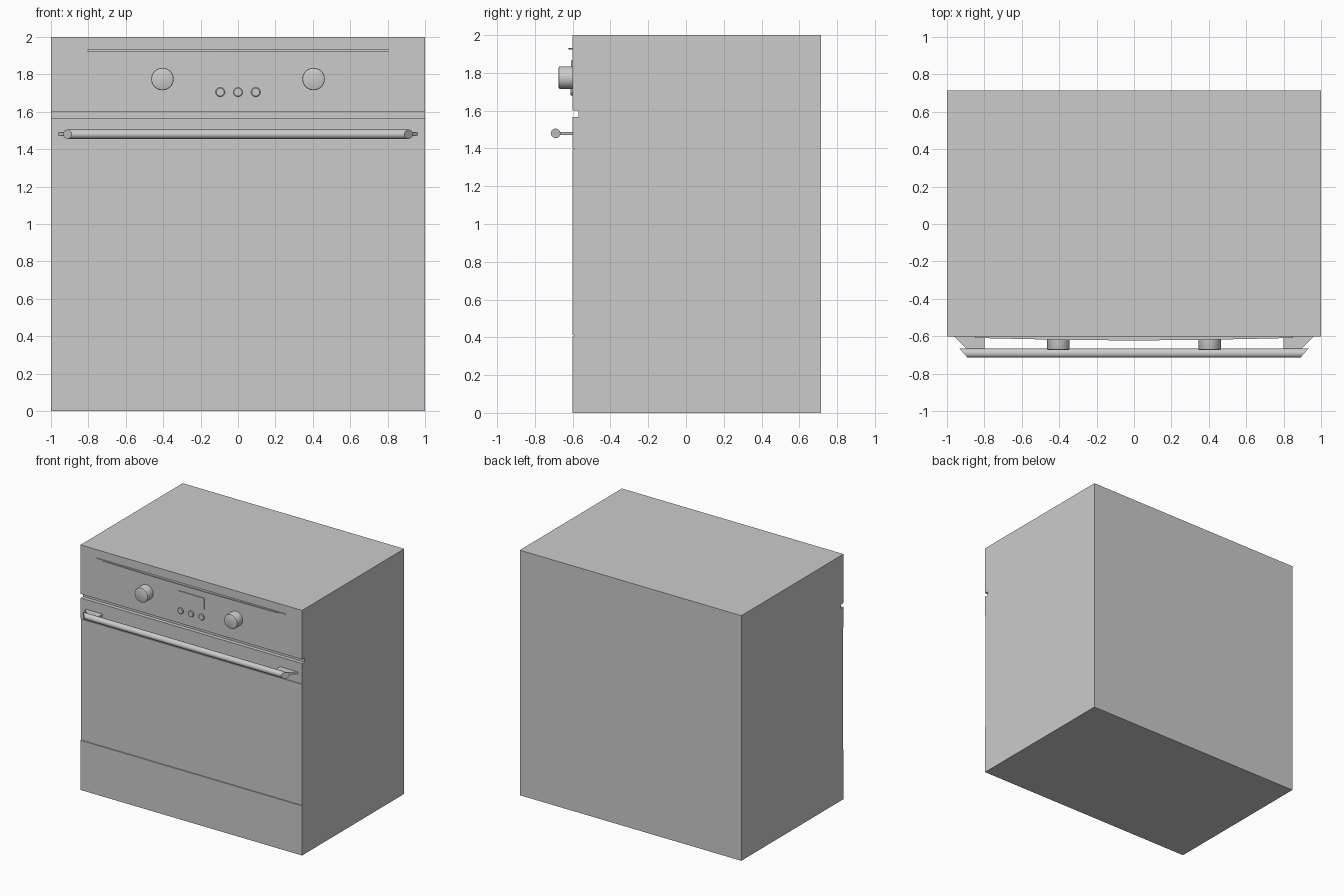
import bpy, bmesh, math
from mathutils import Vector

if "Cube" in bpy.data.objects:
    bpy.data.objects.remove(bpy.data.objects["Cube"])


def finish(name, bm, smooth=False):
    bmesh.ops.recalc_face_normals(bm, faces=bm.faces)
    me = bpy.data.meshes.new(name)
    bm.to_mesh(me)
    bm.free()
    ob = bpy.data.objects.new(name, me)
    bpy.context.collection.objects.link(ob)
    if smooth:
        bpy.ops.object.select_all(action='DESELECT')
        ob.select_set(True)
        bpy.context.view_layer.objects.active = ob
        bpy.ops.object.shade_smooth_by_angle(angle=math.radians(35))
    return ob


def extrude(name, points, offset):
    """Extrude a planar outline along an offset vector."""
    bm = bmesh.new()
    face = bm.faces.new([bm.verts.new(p) for p in points])
    res = bmesh.ops.extrude_face_region(bm, geom=[face], use_keep_orig=True)
    moved = [g for g in res['geom'] if isinstance(g, bmesh.types.BMVert)]
    bmesh.ops.translate(bm, verts=moved, vec=Vector(offset))
    return finish(name, bm)


def turned(name, x, z, profile, segs=32):
    """Solid of (radius, y) rings around a front-to-back axis."""
    bm = bmesh.new()
    rings = []
    for r, y in profile:
        rings.append([bm.verts.new((x + r * math.cos(2 * math.pi * i / segs), y,
                                    z + r * math.sin(2 * math.pi * i / segs)))
                      for i in range(segs)])
    for a, b in zip(rings, rings[1:]):
        for i in range(segs):
            j = (i + 1) % segs
            bm.faces.new((a[i], a[j], b[j], b[i]))
    bm.faces.new(rings[0])
    bm.faces.new(rings[-1])
    return finish(name, bm, True)


F, B = -0.602, 0.715  # front and back planes

# Cabinet: side profile with recessed door glass and the gap below the panel
side = [(B, 0), (F, 0), (F, 0.405), (F + 0.008, 0.405), (F + 0.008, 1.4),
        (F, 1.4), (F, 1.567), (-0.57, 1.567), (-0.57, 1.6), (F, 1.6), (F, 2), (B, 2)]
extrude("oven_cabinet", [(-1, y, z) for y, z in side], (2, 0, 0))

# Door glass, proud of the recess with a fine seam all round
extrude("door_glass", [(-0.996, F + 0.009, 0.412), (0.996, F + 0.009, 0.412),
                       (0.996, F + 0.009, 1.395), (-0.996, F + 0.009, 1.395)],
        (0, -0.007, 0))

# Handle bar with mitred ends
bm = bmesh.new()
rings = []
for s in (-1, 1):
    ring = []
    for i in range(32):
        a = 2 * math.pi * i / 32
        dy = 0.025 * math.cos(a)
        ring.append(bm.verts.new((s * (0.912 + 0.9 * dy), -0.69 + dy,
                                  1.48 + 0.025 * math.sin(a))))
    rings.append(ring)
for i in range(32):
    j = (i + 1) % 32
    bm.faces.new((rings[0][i], rings[0][j], rings[1][j], rings[1][i]))
for ring in rings:
    bm.faces.new(ring)
finish("handle_bar", bm, True)

# Handle brackets: thin flat plates
for s, tag in ((-1, "left"), (1, "right")):
    plate = [(0.965, F + 0.004), (0.893, -0.67), (0.875, -0.685),
             (0.8, -0.685), (0.8, F + 0.004)]
    extrude("handle_bracket_" + tag, [(s * x, y, 1.472) for x, y in plate], (0, 0, 0.016))

# Control knobs
for s, tag in ((-1, "left"), (1, "right")):
    turned("knob_" + tag, s * 0.404, 1.775,
           [(0.06, F + 0.004), (0.06, -0.668), (0.058, -0.672), (0.054, -0.674)], 40)

# Display window
extrude("display", [(-0.12, F + 0.004, 1.775), (0.12, F + 0.004, 1.775),
                    (0.12, F + 0.004, 1.865), (-0.12, F + 0.004, 1.865)], (0, -0.01, 0))

# Push buttons
for i in (-1, 0, 1):
    turned(f"button_{i + 2}", i * 0.095, 1.705,
           [(0.025, F + 0.004), (0.025, -0.608), (0.021, -0.612)], 24)

# Trim strip, bowed slightly forward in the middle
n = 16
bow = [(-0.85 + 1.7 * i / n, -0.609 - 0.013 * math.sin(math.pi * i / n)) for i in range(n + 1)]
outline = bow + [(0.85, F + 0.004), (-0.85, F + 0.004)]
extrude("trim_strip", [(x, y, 1.923) for x, y in outline], (0, 0, 0.01))
